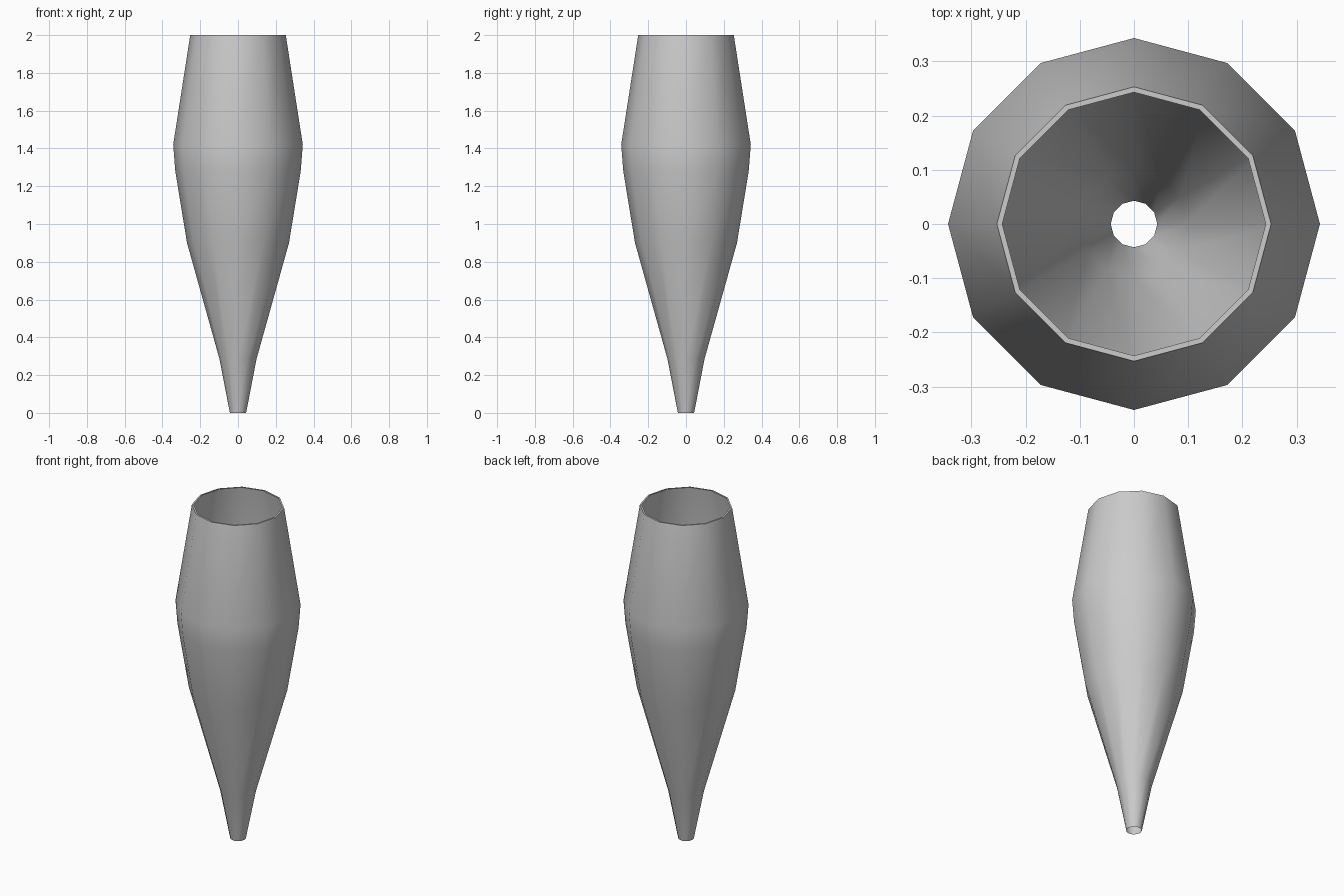
import bpy, bmesh, math

if "Cube" in bpy.data.objects:
    bpy.data.objects.remove(bpy.data.objects["Cube"])

SIDES = 12
# Profile from the narrow open tip to the thin inward lip: (radius, height)
PROFILE = [(0.043, 0), (0.098, 0.285), (0.27, 0.9), (0.332, 1.28),
           (0.343, 1.42), (0.253, 2.0), (0.243, 2.0)]

# Open tapered shell, revolved in twelve sides
bm = bmesh.new()
rings = [[bm.verts.new((r * math.cos(2 * math.pi * i / SIDES),
                        r * math.sin(2 * math.pi * i / SIDES), z))
          for i in range(SIDES)] for r, z in PROFILE]
for low, high in zip(rings, rings[1:]):
    for i in range(SIDES):
        j = (i + 1) % SIDES
        bm.faces.new((low[i], low[j], high[j], high[i]))
mesh = bpy.data.meshes.new("tapered_shell")
bm.to_mesh(mesh)
bm.free()
shell = bpy.data.objects.new("tapered_shell", mesh)
bpy.context.collection.objects.link(shell)

# Smooth sides with a crisp rim
bpy.context.view_layer.objects.active = shell
shell.select_set(True)
bpy.ops.object.shade_smooth_by_angle(angle=math.radians(45))
